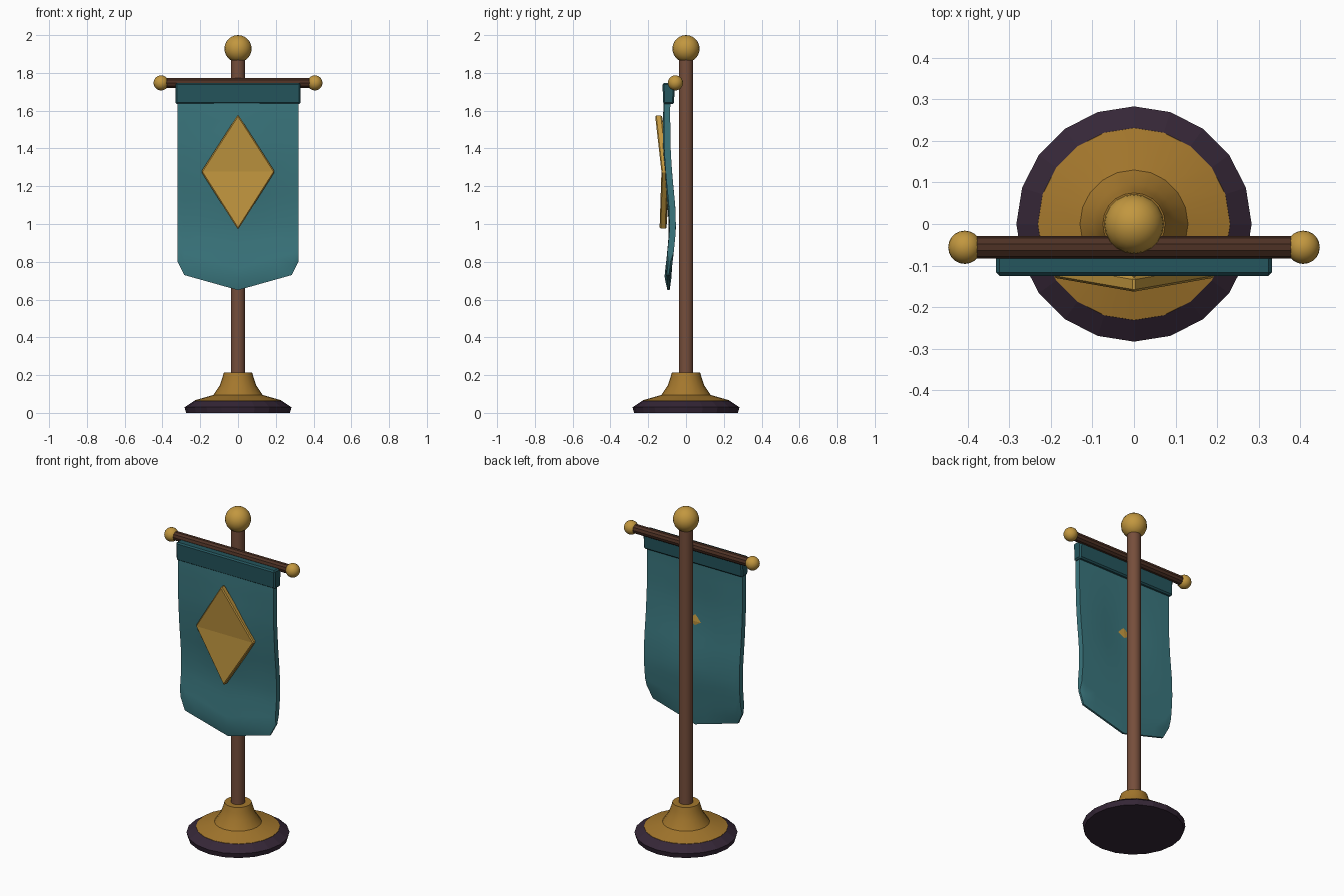
import bpy, bmesh, math
from mathutils import Vector, Matrix

if "Cube" in bpy.data.objects:
    bpy.data.objects.remove(bpy.data.objects["Cube"])


def material(name, rgb):
    m = bpy.data.materials.new(name)
    m.diffuse_color = (*rgb, 1)
    m.use_nodes = True
    m.node_tree.nodes["Principled BSDF"].inputs["Base Color"].default_value = m.diffuse_color
    return m


GOLD = material("gold", (0.54, 0.31, 0.05))
DARK_GOLD = material("dark gold", (0.37, 0.185, 0.026))
TEAL = material("teal cloth", (0.042, 0.18, 0.205))
DARK_TEAL = material("dark teal", (0.018, 0.092, 0.11))
WOOD = material("pole wood", (0.18, 0.076, 0.044))
DARK_WOOD = material("crossbar wood", (0.075, 0.031, 0.018))
PLUM = material("dark plum", (0.036, 0.02, 0.038))


def finish(bm, name, mat, smooth=None, bevel=0):
    bmesh.ops.recalc_face_normals(bm, faces=bm.faces)
    me = bpy.data.meshes.new(name)
    bm.to_mesh(me)
    bm.free()
    me.materials.append(mat)
    ob = bpy.data.objects.new(name, me)
    bpy.context.collection.objects.link(ob)
    bpy.ops.object.select_all(action='DESELECT')
    ob.select_set(True)
    bpy.context.view_layer.objects.active = ob
    if bevel:
        mod = ob.modifiers.new("bevel", 'BEVEL')
        mod.width = bevel
        mod.segments = 1
    if smooth:
        bpy.ops.object.shade_smooth_by_angle(angle=math.radians(smooth))
    return ob


def lathe(name, profile, sides, mat, smooth=None):
    bm = bmesh.new()
    rings = [[bm.verts.new((r * math.cos(2 * math.pi * k / sides),
                            r * math.sin(2 * math.pi * k / sides), z))
              for k in range(sides)] for r, z in profile]
    for a, b in zip(rings, rings[1:]):
        for k in range(sides):
            n = (k + 1) % sides
            bm.faces.new((a[k], a[n], b[n], b[k]))
    bm.faces.new(rings[0])
    bm.faces.new(rings[-1])
    return finish(bm, name, mat, smooth)


def ball(name, centre, r):
    bm = bmesh.new()
    bmesh.ops.create_uvsphere(bm, u_segments=20, v_segments=12, radius=r)
    bmesh.ops.translate(bm, vec=centre, verts=bm.verts)
    return finish(bm, name, GOLD, 60)


# Base, pole and finial
lathe("base_plinth", [(0.275, 0), (0.283, 0.03), (0.23, 0.065)], 20, PLUM)
lathe("base_collar", [(0.232, 0.06), (0.231, 0.066), (0.13, 0.095),
                      (0.097, 0.145), (0.083, 0.185), (0.075, 0.213)],
      20, DARK_GOLD, 30)
lathe("pole", [(0.038, 0.06), (0.038, 1.9)], 16, WOOD, 30)
ball("pole_finial", (0, 0, 1.928), 0.072)

# Crossbar with end balls
bm = bmesh.new()
bmesh.ops.create_cone(bm, cap_ends=True, segments=10, radius1=0.027, radius2=0.027,
                      depth=0.78, matrix=Matrix.Translation((0, -0.056, 1.747))
                      @ Matrix.Rotation(math.pi / 2, 4, 'Y'))
finish(bm, "crossbar", DARK_WOOD)
for side, label in ((-1, "left"), (1, "right")):
    ball("crossbar_ball_" + label, (side * 0.407, -0.056, 1.747), 0.04)

# Cloth header sleeve
bm = bmesh.new()
bmesh.ops.create_cube(bm, size=1, matrix=Matrix.Translation((0, -0.092, 1.69))
                      @ Matrix.Diagonal((0.664, 0.066, 0.112, 1)))
for v in bm.verts:
    if v.co.z < 1.69:
        v.co.y = -0.092 + (v.co.y + 0.092) * 0.85
finish(bm, "banner_header", DARK_TEAL, bevel=0.008)

# Hanging cloth: a wavy closed sheet with a pointed hem
WAVE = [(1.72, -0.097), (1.6, -0.101), (1.4, -0.099), (1.25, -0.089),
        (1.1, -0.074), (0.97, -0.07), (0.85, -0.082), (0.73, -0.096), (0.6, -0.09)]


def wave(z):
    for (z0, y0), (z1, y1) in zip(WAVE, WAVE[1:]):
        if z >= z1:
            return y0 + (y1 - y0) * (z0 - z) / (z0 - z1)
    return WAVE[-1][1]


def hem(x):
    a = abs(x)
    return 0.65 + 0.08 * a / 0.285 if a <= 0.285 else 0.73 + 2 * (a - 0.285)


half = [0.07, 0.14, 0.215, 0.285, 0.32]
cols = [-x for x in reversed(half)] + [0] + half
ROWS = 18
bm = bmesh.new()
sheet = {}
for i, x in enumerate(cols):
    for j in range(ROWS + 1):
        z = 1.72 + (hem(x) - 1.72) * j / ROWS
        fold = -0.012 * max(0, math.cos(x * 8)) * math.exp(-((z - 1.28) / 0.25) ** 2)
        t = 0.006 if j == ROWS else 0.017
        for s in (-1, 1):
            sheet[i, j, s] = bm.verts.new((x, wave(z) + fold + s * t, z))
n = len(cols) - 1
for i in range(n):
    for j in range(ROWS):
        for s in (-1, 1):
            bm.faces.new([sheet[a, b, s] for a, b in
                          ((i, j), (i + 1, j), (i + 1, j + 1), (i, j + 1))])
for j in range(ROWS):
    for i in (0, n):
        bm.faces.new((sheet[i, j, -1], sheet[i, j + 1, -1], sheet[i, j + 1, 1], sheet[i, j, 1]))
for i in range(n):
    for j in (0, ROWS):
        bm.faces.new((sheet[i, j, -1], sheet[i + 1, j, -1], sheet[i + 1, j, 1], sheet[i, j, 1]))
finish(bm, "banner_cloth", TEAL, 40)

# Diamond emblem, folded along its middle
bm = bmesh.new()
front = [bm.verts.new(p) for p in ((0, -0.164, 1.58), (0.195, -0.13, 1.277),
                                   (0, -0.14, 0.97), (-0.195, -0.13, 1.277))]
back = [bm.verts.new(v.co + Vector((0, 0.036, 0))) for v in front]
centre = bm.verts.new((0, -0.082, 1.277))
bm.faces.new((front[0], front[1], front[3]))
bm.faces.new((front[2], front[3], front[1]))
for k in range(4):
    m = (k + 1) % 4
    bm.faces.new((front[k], front[m], back[m], back[k]))
    bm.faces.new((back[k], back[m], centre))
finish(bm, "banner_emblem", GOLD, bevel=0.006)
